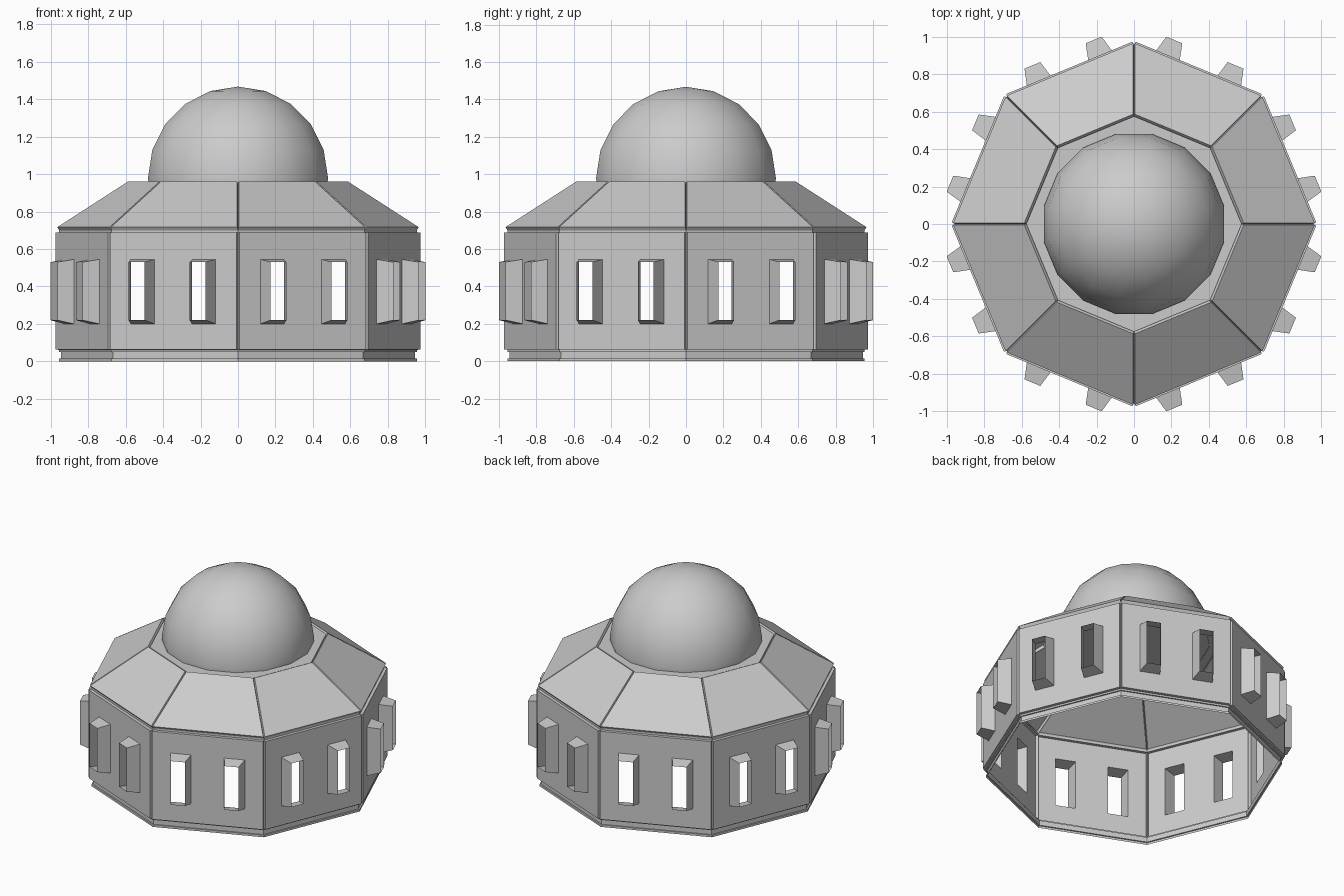
import bpy, bmesh, math
from mathutils import Vector

if "Cube" in bpy.data.objects:
    bpy.data.objects.remove(bpy.data.objects["Cube"])


def lathe(bm, profile, sides, turn=0.0):
    """Revolve (radius, z) points, bottom to top; returns faces per band."""
    rings = []
    for r, z in profile:
        if r < 1e-6:
            rings.append([bm.verts.new((0, 0, z))] * sides)
        else:
            rings.append([bm.verts.new((r * math.cos(turn + 2 * math.pi * k / sides),
                                        r * math.sin(turn + 2 * math.pi * k / sides), z))
                          for k in range(sides)])
    bands = []
    for lo, hi in zip(rings, rings[1:]):
        band = []
        for k in range(sides):
            n = (k + 1) % sides
            vs = [lo[k], lo[n], hi[n], hi[k]]
            if hi[k] is hi[n]:
                vs.pop()
            band.append(bm.faces.new(vs))
        bands.append(band)
    return bands


def finish(bm, name, smooth=False):
    me = bpy.data.meshes.new(name)
    bmesh.ops.remove_doubles(bm, verts=bm.verts, dist=0.0001)
    for f in bm.faces:
        f.smooth = smooth
    bm.to_mesh(me)
    bm.free()
    ob = bpy.data.objects.new(name, me)
    bpy.context.collection.objects.link(ob)
    return ob


# octagonal shell: stepped base, walls, eaves, roof, top deck
bm = bmesh.new()
profile = [(0.955, 0), (0.955, 0.015), (0.945, 0.015), (0.945, 0.05), (0.955, 0.05),
           (0.955, 0.062), (0.955, 0.688), (0.955, 0.70), (0.575, 0.945),
           (0.575, 0.955), (0.555, 0.955), (0, 0.955)]
bands = lathe(bm, profile, 8)
walls, roof = bands[5], bands[7]

# raised panels separated by grooves
panels = walls + roof
bmesh.ops.inset_individual(bm, faces=panels, thickness=0.009)
bmesh.ops.inset_individual(bm, faces=panels, thickness=0.001, depth=0.02)

# each wall panel gets two window openings
frames = bmesh.new()
C, HB, HO = 0.177, 0.068, 0.046       # window centre, half width at wall, half width outside
for f in walls:
    n = f.normal.copy()
    n.z = 0
    n.normalize()
    t = Vector((-n.y, n.x, 0))
    cos = [v.co.copy() for v in f.verts]
    a = cos[0].dot(n)
    h = max(c.dot(t) for c in cos)
    z0, z1 = min(c.z for c in cos), max(c.z for c in cos)
    bmesh.ops.delete(bm, geom=[f], context='FACES_ONLY')

    def P(s, z, d):
        return n * d + t * s + Vector((0, 0, z))

    S = [-h, -C - HB, -C + HB, C - HB, C + HB, h]
    Z = [z0, 0.20, 0.545, z1]
    for i in range(5):
        for j in range(3):
            if j == 1 and i in (1, 3):
                continue
            bm.faces.new([bm.verts.new(P(S[x], Z[y], a)) for x, y in
                          ((i, j), (i + 1, j), (i + 1, j + 1), (i, j + 1))])
    # tapered open window surrounds
    for c in (-C, C):
        corners = ((-1, 0), (1, 0), (1, 1), (-1, 1))
        base = [frames.verts.new(P(c + x * HB, Z[1 + y], a)) for x, y in corners]
        rim = [frames.verts.new(P(c + x * HO, (0.22, 0.53)[y], 0.99)) for x, y in corners]
        for k in range(4):
            m = (k + 1) % 4
            frames.faces.new([base[k], base[m], rim[m], rim[k]])
finish(bm, "octagon_building")
finish(frames, "window_surrounds")

# dome
bm = bmesh.new()
arc = [(0.487, 0.95)] + [(0.49 * math.cos(math.radians(18 * k)),
                          0.98 + 0.487 * math.sin(math.radians(18 * k))) for k in range(5)]
lathe(bm, arc + [(0, 1.467)], 16, math.pi / 16)
finish(bm, "dome", smooth=True)
